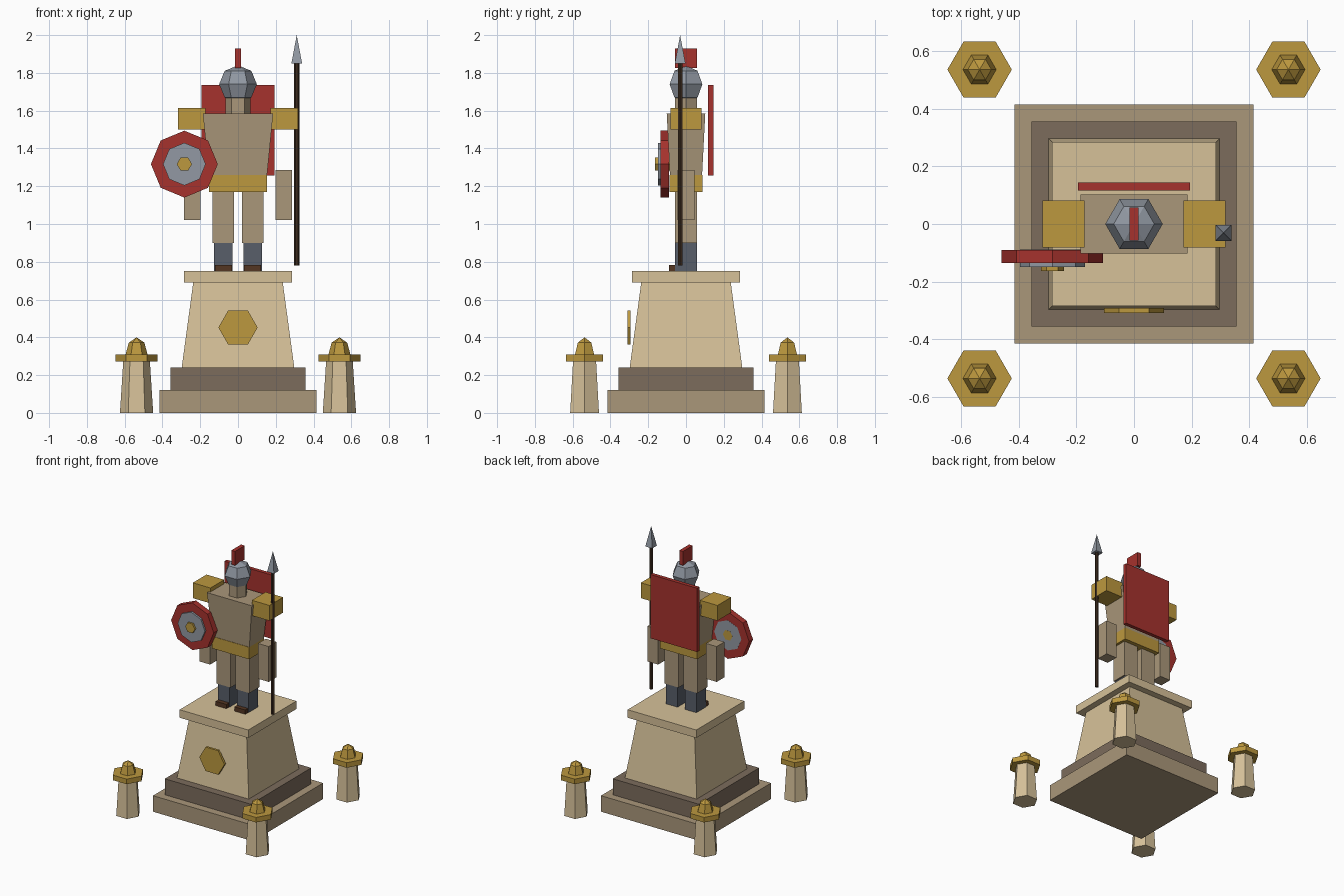
import bpy, bmesh, math

if "Cube" in bpy.data.objects:
    bpy.data.objects.remove(bpy.data.objects["Cube"])


def material(name, r, g, b):
    """Flat material from an sRGB 0-255 colour."""
    m = bpy.data.materials.new(name)
    lin = [((c / 255 + 0.055) / 1.055) ** 2.4 for c in (r, g, b)]
    m.diffuse_color = (*lin, 1)
    m.use_nodes = True
    m.node_tree.nodes["Principled BSDF"].inputs["Base Color"].default_value = m.diffuse_color
    return m


SAND = material("pale sandstone", 214, 193, 153)
STONE = material("tan stone", 170, 151, 122)
DARK = material("dark stone", 124, 108, 92)
GOLD = material("gold", 188, 152, 62)
RED = material("red", 166, 50, 45)
STEEL = material("steel grey", 146, 153, 163)
SLATE = material("slate", 88, 94, 106)
WOOD = material("dark wood", 60, 43, 30)
LEATHER = material("brown leather", 84, 54, 34)


def finish(bm, name, mat):
    bmesh.ops.remove_doubles(bm, verts=bm.verts, dist=1e-5)
    bmesh.ops.recalc_face_normals(bm, faces=bm.faces)
    me = bpy.data.meshes.new(name)
    bm.to_mesh(me)
    bm.free()
    me.materials.append(mat)
    ob = bpy.data.objects.new(name, me)
    bpy.context.collection.objects.link(ob)
    return ob


def block(name, mat, x, y, z0, z1, hx, hy, tx=None, ty=None):
    """Box from half widths hx, hy at z0 to tx, ty at z1."""
    bm = bmesh.new()
    bmesh.ops.create_cube(bm, size=2)
    for v in bm.verts:
        top = v.co.z > 0
        v.co.x = x + v.co.x * ((tx or hx) if top else hx)
        v.co.y = y + v.co.y * ((ty or hy) if top else hy)
        v.co.z = z1 if top else z0
    return finish(bm, name, mat)


def lathe(name, mat, x, y, profile, sides=6, turn=0.0):
    """Stack of polygons from (radius, z) pairs; radius 0 makes a point."""
    bm = bmesh.new()
    rings = []
    for r, z in profile:
        n = 1 if r == 0 else sides
        rings.append([bm.verts.new((x + r * math.cos(turn + math.tau * i / sides),
                                    y + r * math.sin(turn + math.tau * i / sides), z))
                      for i in range(n)])
    for a, b in zip(rings, rings[1:]):
        for i in range(sides):
            j = (i + 1) % sides
            quad = [a[i % len(a)], a[j % len(a)], b[j % len(b)], b[i % len(b)]]
            bm.faces.new(list(dict.fromkeys(quad)))
    for ring in (rings[0], rings[-1]):
        if len(ring) > 2:
            bm.faces.new(ring)
    return finish(bm, name, mat)


def disc(name, mat, x, z, r, y0, y1, sides):
    """Upright plate facing the front, between depths y0 and y1."""
    bm = bmesh.new()
    ends = [[bm.verts.new((x + r * math.cos(math.tau * i / sides), y,
                           z + r * math.sin(math.tau * i / sides)))
             for i in range(sides)] for y in (y0, y1)]
    for i in range(sides):
        j = (i + 1) % sides
        bm.faces.new((ends[0][i], ends[0][j], ends[1][j], ends[1][i]))
    for e in ends:
        bm.faces.new(e)
    return finish(bm, name, mat)


# pedestal
block("base_step", STONE, 0, 0, 0, 0.12, 0.415, 0.415)
block("upper_step", DARK, 0, 0, 0.12, 0.24, 0.357, 0.357)
block("plinth", SAND, 0, 0, 0.24, 0.69, 0.298, 0.298, 0.237, 0.237)
block("plinth_cap", SAND, 0, 0, 0.69, 0.75, 0.285, 0.285)
disc("plaque", GOLD, 0, 0.452, 0.104, -0.31, -0.293, 6)

# corner bollards
for sx in (-1, 1):
    for sy in (-1, 1):
        x, y = 0.537 * sx, 0.537 * sy
        lathe("bollard_post", SAND, x, y, [(0.088, 0), (0.07, 0.28)])
        lathe("bollard_collar", GOLD, x, y, [(0.112, 0.272), (0.112, 0.31)])
        lathe("bollard_finial", GOLD, x, y, [(0.058, 0.31), (0.041, 0.372), (0, 0.4)])

# limbs, mirrored left and right
for s in (-1, 1):
    block("foot", LEATHER, 0.078 * s, -0.03, 0.75, 0.782, 0.045, 0.06)
    block("boot", SLATE, 0.078 * s, 0, 0.75, 0.9, 0.048, 0.057)
    block("leg", STONE, 0.078 * s, 0, 0.9, 1.18, 0.058, 0.059)
    block("forearm", STONE, 0.243 * s, 0, 1.02, 1.285, 0.044, 0.046)
    block("shoulder_guard", GOLD, 0.245 * s, 0, 1.5, 1.615, 0.073, 0.081)

# torso and head
block("torso", STONE, 0, 0, 1.2, 1.585, 0.148, 0.082, 0.186, 0.102)
block("belt", GOLD, 0, 0, 1.17, 1.26, 0.154, 0.088)
lathe("neck", STONE, 0, 0, [(0.067, 1.57), (0.067, 1.68)])
h = 0.0707
lathe("helmet", STEEL, 0, 0,
      [(0, 1.64), (h, 1.74 - h), (0.1, 1.74), (h, 1.74 + h), (0, 1.84)])
block("helmet_crest", RED, 0, 0, 1.825, 1.93, 0.015, 0.058)
block("cape", RED, 0, 0.131, 1.257, 1.735, 0.194, 0.014)

# shield, with rings showing on both sides
disc("shield", RED, -0.284, 1.317, 0.177, -0.135, -0.09, 8)
disc("shield_ring", STEEL, -0.284, 1.317, 0.113, -0.149, -0.089, 8)
disc("shield_boss", GOLD, -0.284, 1.317, 0.04, -0.163, -0.088, 6)

# spear
lathe("spear_shaft", WOOD, 0.311, -0.031, [(0.014, 0.78), (0.014, 1.855)])
lathe("spear_tip", STEEL, 0.311, -0.031, [(0.04, 1.85), (0, 2.0)], 4, math.pi / 4)
